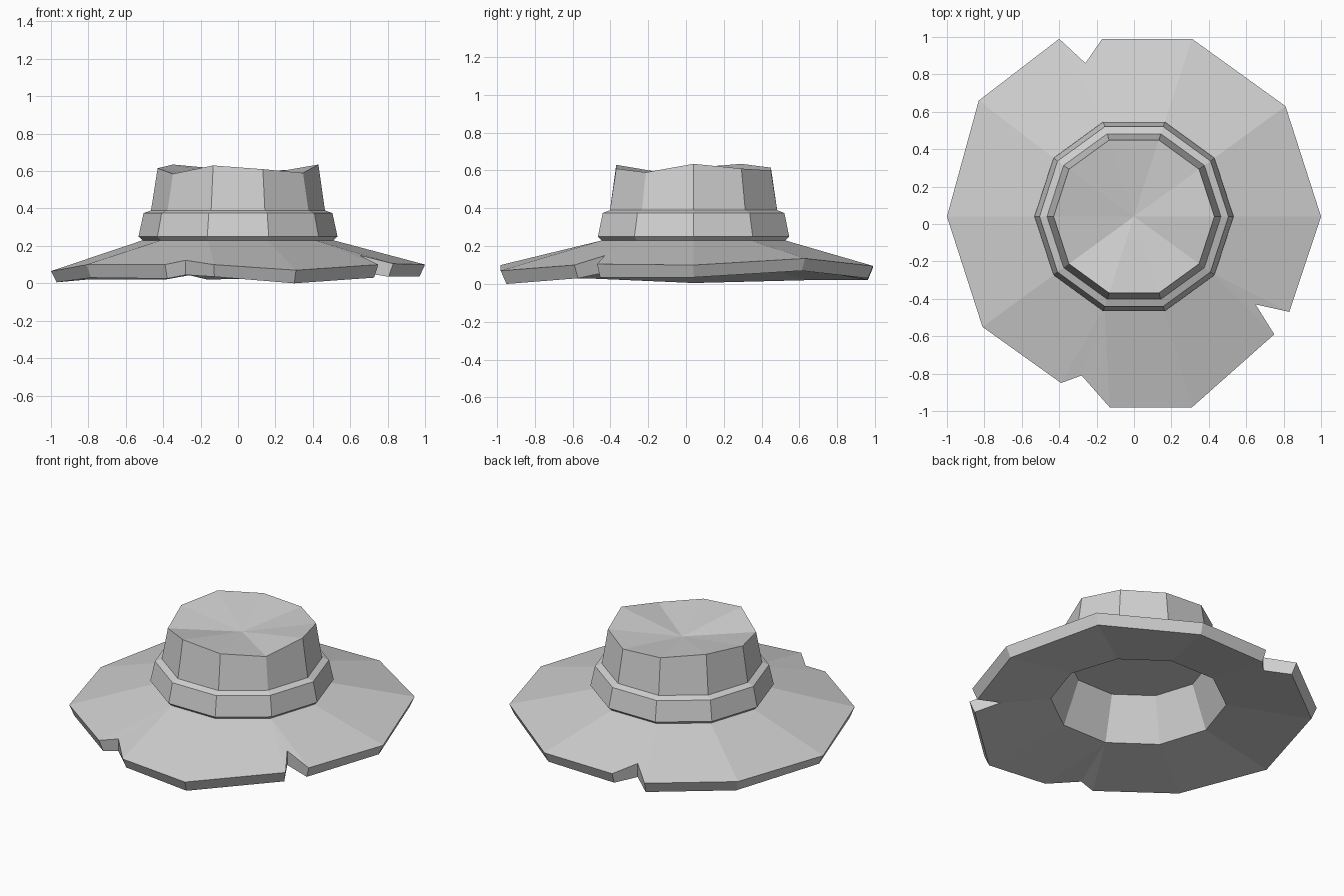
import bpy, bmesh
from math import cos, sin, tau

SIDES = 10
CY = 0.04  # the crown sits slightly behind the middle

cube = bpy.data.objects.get("Cube")
if cube:
    bpy.data.objects.remove(cube)

GREY = (0.63, 0.63, 0.63, 1)
grey = bpy.data.materials.new("light_grey_felt")
grey.use_nodes = True
grey.diffuse_color = GREY
grey.node_tree.nodes["Principled BSDF"].inputs["Base Color"].default_value = GREY


def ring(bm, radius, heights):
    """Ten-sided loop; heights is one number or one per corner."""
    if not isinstance(heights, list):
        heights = [heights] * SIDES
    return [bm.verts.new((radius * cos(tau * i / SIDES), CY + radius * sin(tau * i / SIDES), z))
            for i, z in enumerate(heights)]


def bridge(bm, a, b):
    """Join two loops, merging repeated corners into triangles."""
    for i in range(len(a)):
        j = (i + 1) % len(a)
        bm.faces.new(list(dict.fromkeys([a[i], a[j], b[j], b[i]])))


def finish(bm, name):
    mesh = bpy.data.meshes.new(name)
    bm.to_mesh(mesh)
    bm.free()
    mesh.materials.append(grey)
    obj = bpy.data.objects.new(name, mesh)
    bpy.context.collection.objects.link(obj)
    return obj


# Brim: torn outline as (x, y, top height, bottom height, matching inner corner, bottom scale)
RIM, TEAR = 0.97, 1
outline = [
    (1, 0.04, 0.10, 0.035, 0, RIM), (0.81, 0.63, 0.135, 0.07, 1, RIM),
    (0.31, 0.99, 0.095, 0.03, 2, RIM), (-0.17, 0.99, 0.09, 0.02, 3, RIM),
    (-0.26, 0.86, 0.13, 0.043, 3, TEAR), (-0.4, 0.99, 0.09, 0.02, 3, RIM),
    (-0.83, 0.66, 0.09, 0.02, 4, RIM), (-1, 0.04, 0.065, 0.005, 5, RIM),
    (-0.81, -0.55, 0.10, 0.03, 6, RIM), (-0.39, -0.85, 0.10, 0.025, 7, RIM),
    (-0.28, -0.81, 0.123, 0.045, 7, TEAR), (-0.13, -0.98, 0.10, 0.035, 7, RIM),
    (0.31, -0.98, 0.07, 0, 8, RIM), (0.75, -0.59, 0.10, 0.03, 9, RIM),
    (0.65, -0.43, 0.15, 0.06, 9, TEAR), (0.83, -0.47, 0.105, 0.035, 9, RIM),
]
bm = bmesh.new()
under, over = ring(bm, 0.51, 0.10), ring(bm, 0.51, 0.23)
top = [bm.verts.new((x, y, hi)) for x, y, hi, lo, k, s in outline]
low = [bm.verts.new((x * s, CY + (y - CY) * s, lo)) for x, y, hi, lo, k, s in outline]
loops = [[under[p[4]] for p in outline], low, top, [over[p[4]] for p in outline]]
for a, b in zip(loops, loops[1:]):
    bridge(bm, a, b)
finish(bm, "brim")

# Hat band
bm = bmesh.new()
loops = [ring(bm, r, z) for r, z in [(0.51, 0.23), (0.532, 0.25), (0.505, 0.375), (0.465, 0.39)]]
for a, b in zip(loops, loops[1:]):
    bridge(bm, a, b)
finish(bm, "hat_band")

# Crown with an uneven rim and a sunken top
bm = bmesh.new()
rim = ring(bm, 0.43, [0.635, 0.61, 0.60, 0.615, 0.635, 0.615, 0.585, 0.63, 0.61, 0.59])
bridge(bm, ring(bm, 0.465, 0.39), rim)
dip = bm.verts.new((0, CY, 0.56))
for i in range(SIDES):
    bm.faces.new((rim[i], rim[(i + 1) % SIDES], dip))
finish(bm, "crown")

# Hollow inside
bm = bmesh.new()
ceiling = ring(bm, 0.41, 0.37)
bridge(bm, ceiling, ring(bm, 0.51, 0.10))
bm.faces.new(ceiling[::-1])
finish(bm, "inner_lining")
